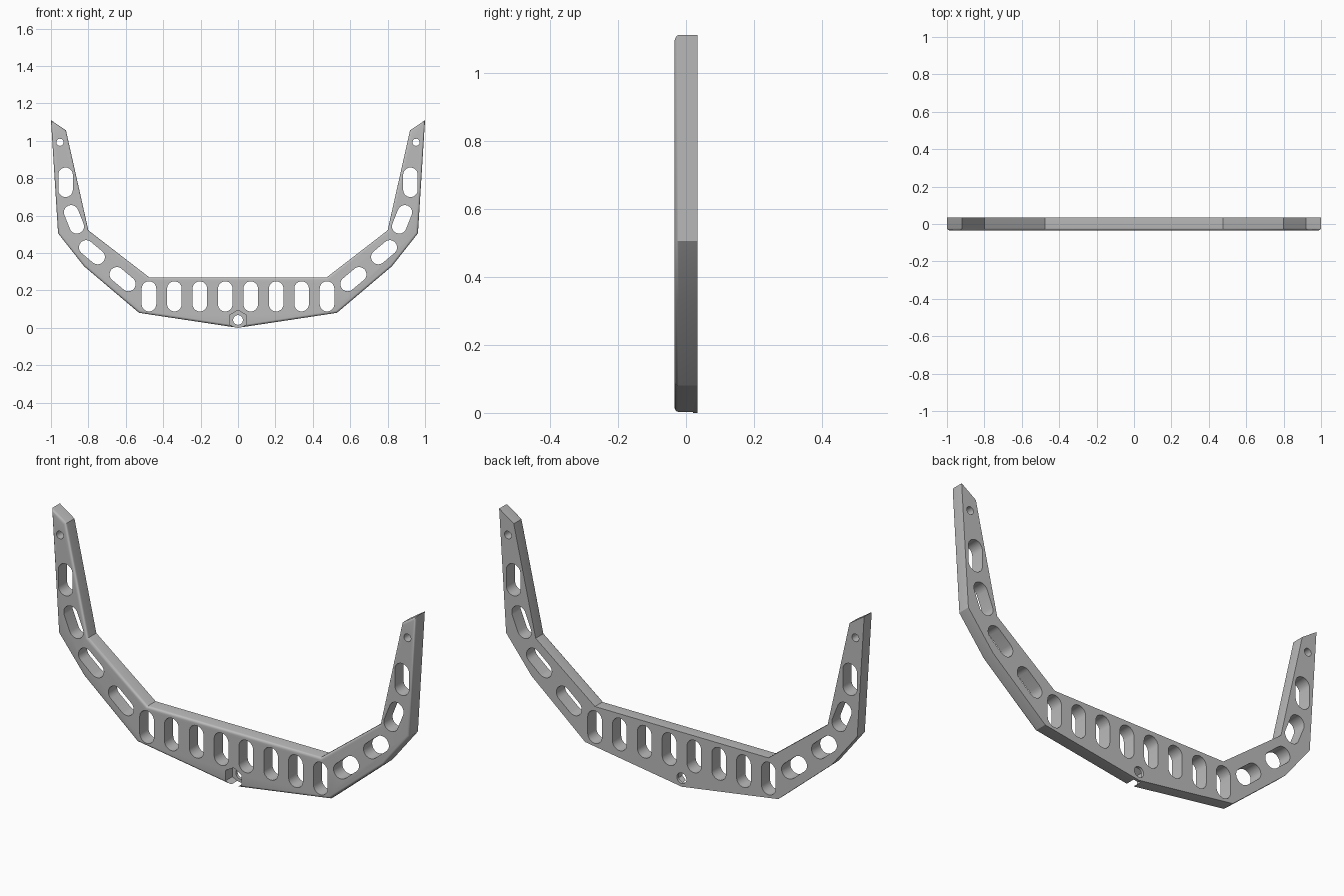
import bpy, bmesh
from math import radians, cos, sin, pi

cube = bpy.data.objects.get("Cube")
if cube:
    bpy.data.objects.remove(cube, do_unlink=True)

HALF = 0.034          # half thickness of the plate
FILLET = 0.012        # rounding of the front rim

grey = bpy.data.materials.new("satin_grey")
grey.use_nodes = True
colour = (0.5, 0.5, 0.5, 1)
grey.diffuse_color = colour
grey.node_tree.nodes["Principled BSDF"].inputs["Base Color"].default_value = colour


def prism(bm, outline, y0, y1):
    """Extrude an x-z outline from y0 to y1; return the face at y0."""
    front = bm.faces.new([bm.verts.new((x, y0, z)) for x, z in outline])
    back = [bm.verts.new((x, y1, z)) for x, z in outline]
    bm.faces.new(back[::-1])
    fv = list(front.verts)
    for i in range(len(fv)):
        j = (i + 1) % len(fv)
        bm.faces.new((fv[j], fv[i], back[i], back[j]))
    bmesh.ops.recalc_face_normals(bm, faces=bm.faces)
    return front


def slot(cx, cz, half, r, tilt, n=14):
    """Rounded slot outline, its long axis at tilt degrees from +x."""
    t = radians(tilt)
    pts = []
    for side in (1, -1):
        start = t - pi / 2 if side == 1 else t + pi / 2
        for i in range(n + 1):
            a = start + pi * i / n
            pts.append((cx + side * half * cos(t) + r * cos(a),
                        cz + side * half * sin(t) + r * sin(a)))
    return pts


def ring(cx, cz, r, n, phase=0):
    return [(cx + r * cos(phase + 2 * pi * i / n),
             cz + r * sin(phase + 2 * pi * i / n)) for i in range(n)]


def to_object(bm, name):
    mesh = bpy.data.meshes.new(name)
    bm.to_mesh(mesh)
    bm.free()
    obj = bpy.data.objects.new(name, mesh)
    bpy.context.collection.objects.link(obj)
    mesh.materials.append(grey)
    return obj


# Curved plate: right half of the outline, mirrored
half = [(0.529, 0.08), (0.823, 0.329), (0.962, 0.505), (1.0, 1.11),
        (0.92, 1.056), (0.80, 0.521), (0.475, 0.27)]
outline = [(0, 0)] + half + [(-x, z) for x, z in reversed(half)]
bm = bmesh.new()
face = prism(bm, outline, -HALF, HALF)
bmesh.ops.bevel(bm, geom=list(face.edges), offset=FILLET, segments=4,
                profile=0.5, affect='EDGES')
bmesh.ops.recalc_face_normals(bm, faces=bm.faces)
plate = to_object(bm, "curved_plate")

# Lightening slots and end holes
bm = bmesh.new()
for s in (1, -1):
    shapes = [slot(s * (0.068 + 0.136 * i), 0.168, 0.0415, 0.039, 90)
              for i in range(4)]
    for x, z, tilt in ((0.617, 0.26, 40), (0.781, 0.404, 40),
                       (0.877, 0.58, 68), (0.922, 0.778, 90)):
        shapes.append(slot(s * x, z, 0.04, 0.039, tilt if s == 1 else 180 - tilt))
    shapes.append(ring(s * 0.952, 0.992, 0.019, 24))
    for shape in shapes:
        prism(bm, shape, -0.1, 0.1)
slots = to_object(bm, "slot_cutter")

# Hexagonal nut pocket, open at the bottom edge
bm = bmesh.new()
prism(bm, ring(0, 0.043, 0.051, 6, pi / 2), -0.1, 0.02)
pocket = to_object(bm, "nut_pocket_cutter")

# Bolt hole behind the pocket
bm = bmesh.new()
prism(bm, ring(0, 0.042, 0.026, 32), -0.1, 0.1)
bolt = to_object(bm, "bolt_hole_cutter")

cutters = (slots, pocket, bolt)
for cutter in cutters:
    cutter.hide_render = True
    mod = plate.modifiers.new(cutter.name, 'BOOLEAN')
    mod.operation = 'DIFFERENCE'
    mod.solver = 'EXACT'
    mod.object = cutter

# Bake the cuts and drop the cutters
bpy.context.view_layer.update()
graph = bpy.context.evaluated_depsgraph_get()
result = bpy.data.meshes.new_from_object(plate.evaluated_get(graph))
plate.modifiers.clear()
plate.data = result
for cutter in cutters:
    bpy.data.objects.remove(cutter, do_unlink=True)
result.materials.clear()
result.materials.append(grey)

for obj in bpy.context.selected_objects:
    obj.select_set(False)
plate.select_set(True)
bpy.context.view_layer.objects.active = plate
bpy.ops.object.shade_smooth_by_angle(angle=radians(30))
